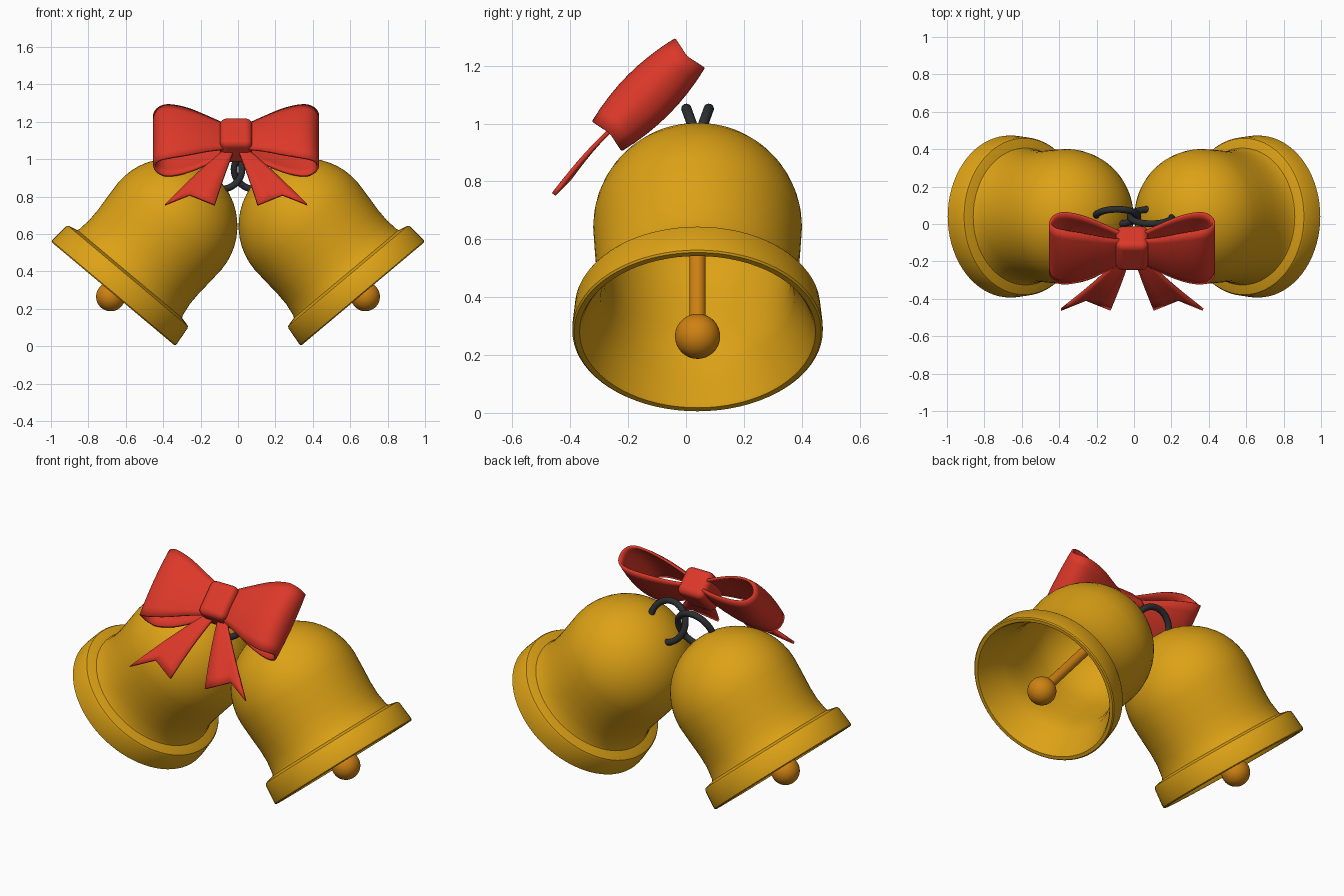
import bpy, bmesh
from math import sin, cos, pi, radians
from mathutils import Matrix, Vector

if "Cube" in bpy.data.objects:
    bpy.data.objects.remove(bpy.data.objects["Cube"])


def material(name, rgb):
    m = bpy.data.materials.new(name)
    m.diffuse_color = (*rgb, 1)
    m.use_nodes = True
    m.node_tree.nodes["Principled BSDF"].inputs["Base Color"].default_value = m.diffuse_color
    return m


GOLD = material("gold", (0.72, 0.36, 0.008))
BRONZE = material("bronze", (0.62, 0.22, 0.006))
RED = material("red_ribbon", (0.72, 0.04, 0.022))
DARK = material("dark_metal", (0.025, 0.027, 0.03))


def finish(obj, mat, matrix, angle=35):
    obj.data.materials.append(mat)
    obj.matrix_world = matrix
    bpy.ops.object.select_all(action='DESELECT')
    obj.select_set(True)
    bpy.context.view_layer.objects.active = obj
    bpy.ops.object.shade_smooth_by_angle(angle=radians(angle))
    return obj


def from_bmesh(bm, name):
    me = bpy.data.meshes.new(name)
    bmesh.ops.recalc_face_normals(bm, faces=bm.faces)
    bm.to_mesh(me)
    bm.free()
    obj = bpy.data.objects.new(name, me)
    bpy.context.collection.objects.link(obj)
    return obj


def lathe(name, profile, mat, matrix):
    bm = bmesh.new()
    vs = [bm.verts.new((r, 0, h)) for r, h in profile]
    es = [bm.edges.new(p) for p in zip(vs, vs[1:])]
    bmesh.ops.spin(bm, geom=vs + es, cent=(0, 0, 0), axis=(0, 0, 1),
                   angle=2 * pi, steps=72, use_duplicate=False)
    bmesh.ops.remove_doubles(bm, verts=bm.verts, dist=1e-4)
    return finish(from_bmesh(bm, name), mat, matrix)


def smooth_path(pts, n=5):
    # Catmull-Rom interpolation through a few control points
    P = [Vector(p) for p in pts]
    P = [2 * P[0] - P[1]] + P + [2 * P[-1] - P[-2]]
    out = []
    for a, b, c, d in zip(P, P[1:], P[2:], P[3:]):
        for k in range(n):
            t = k / n
            out.append(0.5 * (2 * b + (c - a) * t + (2 * a - 5 * b + 4 * c - d) * t * t
                              + (3 * b - a - 3 * c + d) * t ** 3))
    return out + [P[-2]]


def grid_sheet(name, rows, thick, mat, matrix):
    bm = bmesh.new()
    vs = [[bm.verts.new(p) for p in row] for row in rows]
    for r0, r1 in zip(vs, vs[1:]):
        for i in range(len(r0) - 1):
            bm.faces.new((r0[i], r0[i + 1], r1[i + 1], r1[i]))
    obj = from_bmesh(bm, name)
    mod = obj.modifiers.new("thickness", 'SOLIDIFY')
    mod.thickness, mod.offset = thick, 0
    return finish(obj, mat, matrix)


# Bell profile: dome, gentle waist, stepped rim, hollow inside
def dome(radius, centre):
    return [(radius * sin(a), centre + radius * cos(a)) for a in [pi / 2 * i / 12 for i in range(13)]]


outer = dome(0.361, 0.473) + [(0.356, 0.38), (0.350, 0.29), (0.350, 0.22), (0.360, 0.15),
                              (0.366, 0.138), (0.408, 0.128), (0.418, 0.124), (0.424, 0.114),
                              (0.433, 0.02), (0.433, 0.006), (0.427, 0.0)]
inner = [(0.408, 0.0), (0.400, 0.012), (0.372, 0.09), (0.335, 0.15), (0.322, 0.22),
         (0.322, 0.29), (0.328, 0.38)] + dome(0.331, 0.473)[::-1]

for side, word in ((1, "right"), (-1, "left")):
    M = Matrix.Translation((side * 0.668, 0.04, 0.28)) @ Matrix.Rotation(radians(-40 * side), 4, 'Y')
    lathe(word + "_bell", outer + inner, GOLD, M)
    # Clapper rod and ball
    rod = [(0, 0.81), (0.028, 0.81), (0.028, 0.0), (0, 0.0)]
    ball = [(0.078 * sin(pi * i / 20), -0.02 + 0.078 * cos(pi * i / 20)) for i in range(21)]
    lathe(word + "_clapper_rod", rod, BRONZE, M)
    lathe(word + "_clapper_ball", ball, BRONZE, M)
    # Interlinked hanging rings, leaning opposite ways
    bpy.ops.mesh.primitive_torus_add(major_radius=0.113, minor_radius=0.018,
                                     major_segments=48, minor_segments=14)
    ring = bpy.context.object
    ring.name = word + "_ring"
    finish(ring, DARK, Matrix.Translation((side * 0.092, 0.04, 0.945))
           @ Matrix.Rotation(radians(90 + side * 20), 4, 'X'))

# Bow, built flat in its own plane and then leaned back 45 degrees
BOW = Matrix.Translation((-0.01, -0.13, 1.10)) @ Matrix.Rotation(radians(45), 4, 'X')

# Loop control points: x, depth, half width
front = [(0.04, 0.02, 0.085), (0.14, 0.045, 0.125), (0.26, 0.064, 0.175),
         (0.36, 0.066, 0.20), (0.415, 0.045, 0.198)]
loop = smooth_path(front + [(0.437, 0, 0.19)] + [(x, -t, w) for x, t, w in front[::-1]])
for side, word in ((1, "right"), (-1, "left")):
    rows = []
    for x, t, w in loop:
        row = []
        for i in range(9):
            k = i / 4 - 1
            row.append((side * x, k * w, t * (1 + 0.35 * (1 - k * k))))
        rows.append(row)
    grid_sheet(word + "_bow_loop", rows, 0.014, RED, BOW)

    # Tail with a notched end
    rows = []
    for j in range(9):
        f = j / 8
        xa, xb = 0.01 + 0.105 * f, 0.06 + 0.32 * f
        row = []
        for i in range(5):
            g = i / 4
            notch = 0.075 * (1 - abs(2 * g - 1)) * f
            row.append((side * (xa + (xb - xa) * g), -0.07 - 0.405 * f + notch,
                        0.012 * sin(pi * f) - 0.012 * f))
        rows.append(row)
    grid_sheet(word + "_bow_tail", rows, 0.016, RED, BOW)

# Knot: rounded band around the middle
bpy.ops.mesh.primitive_cube_add(size=1)
knot = bpy.context.object
knot.name = "bow_knot"
knot.data.transform(Matrix.Diagonal((0.172, 0.206, 0.166, 1)))
bev = knot.modifiers.new("round", 'BEVEL')
bev.width, bev.segments = 0.035, 5
finish(knot, RED, BOW)
